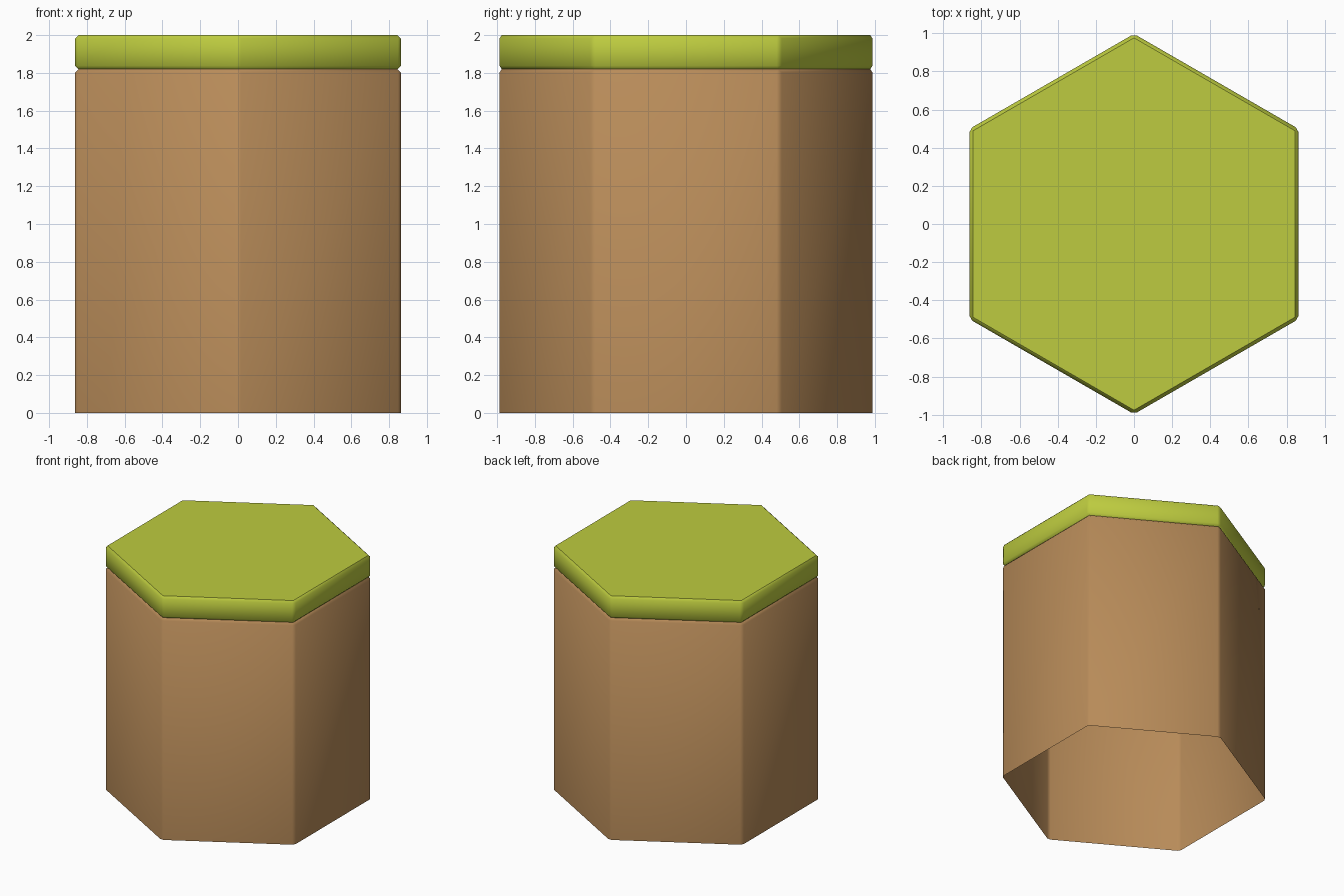
import bpy, bmesh
from math import radians, sin, cos

cube = bpy.data.objects.get("Cube")
if cube:
    bpy.data.objects.remove(cube, do_unlink=True)

RADIUS = 0.9965
BEVEL = 0.018
SEAM = 1.82


def make_material(name, rgb):
    mat = bpy.data.materials.new(name)
    mat.use_nodes = True
    mat.diffuse_color = (*rgb, 1)
    bsdf = mat.node_tree.nodes["Principled BSDF"]
    bsdf.inputs["Base Color"].default_value = (*rgb, 1)
    bsdf.inputs["Roughness"].default_value = 0.9
    return mat


def hex_prism(name, bottom, top, mat, bevel_base):
    """Open-bottomed hexagonal prism with chamfered edges."""
    bm = bmesh.new()
    rings = []
    for z in (bottom, top):
        ring = []
        for k in range(6):
            a = radians(90 + 60 * k)
            ring.append(bm.verts.new((RADIUS * cos(a), RADIUS * sin(a), z)))
        rings.append(ring)
    low, high = rings
    bm.faces.new(high)
    for k in range(6):
        n = (k + 1) % 6
        bm.faces.new((low[k], low[n], high[n], high[k]))
    if bevel_base:
        bm.faces.new(low[::-1])
    edges = [e for e in bm.edges if not e.is_boundary]
    bmesh.ops.bevel(bm, geom=edges, offset=BEVEL, offset_type='OFFSET',
                    segments=1, profile=0.5, affect='EDGES')
    # The hidden face at the seam is left out
    bm.normal_update()
    hidden = [f for f in bm.faces if f.normal.z < -0.99]
    bmesh.ops.delete(bm, geom=hidden, context='FACES_ONLY')

    mesh = bpy.data.meshes.new(name)
    bm.to_mesh(mesh)
    bm.free()
    mesh.materials.append(mat)
    obj = bpy.data.objects.new(name, mesh)
    bpy.context.collection.objects.link(obj)
    bpy.ops.object.select_all(action='DESELECT')
    obj.select_set(True)
    bpy.context.view_layer.objects.active = obj
    bpy.ops.object.shade_smooth_by_angle(angle=radians(40))
    return obj


earth = make_material("earth brown", (0.48, 0.26, 0.10))
grass = make_material("grass green", (0.51, 0.60, 0.05))

# Tall earth column, open underneath, and the grass slab on top
hex_prism("earth_column", 0, SEAM, earth, False)
hex_prism("grass_slab", SEAM, 2, grass, True)
